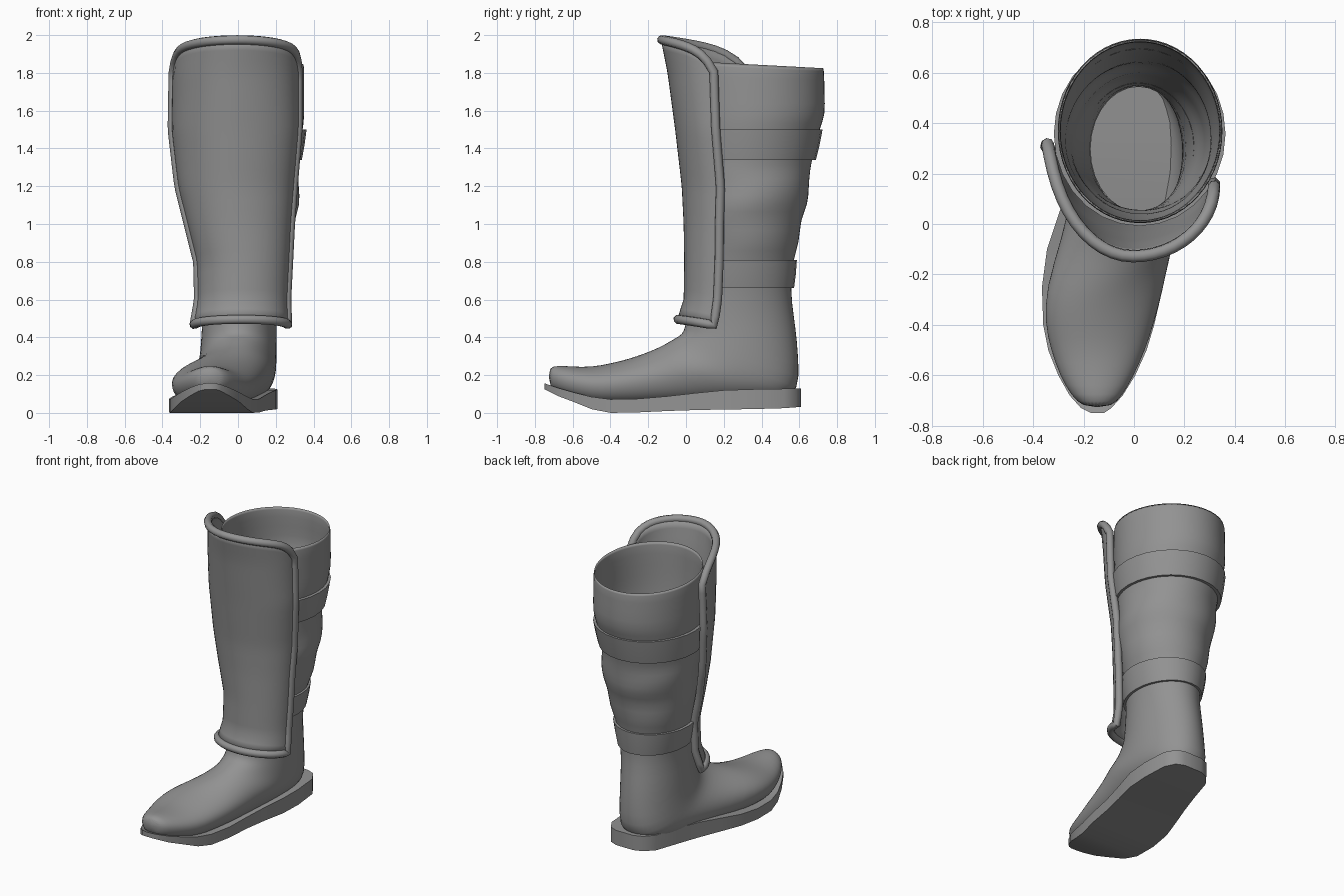
import bpy, bmesh, math
from mathutils import Vector

cube = bpy.data.objects.get("Cube")
if cube:
    bpy.data.objects.remove(cube, do_unlink=True)

GREY = (0.29, 0.29, 0.29, 1)
leather = bpy.data.materials.new("plain grey")
leather.use_nodes = True
leather.diffuse_color = GREY
leather.node_tree.nodes["Principled BSDF"].inputs["Base Color"].default_value = GREY
SEGMENTS = 28


def finish(obj, angle=40):
    """Give the object its material and smooth shading."""
    obj.data.materials.append(leather)
    bpy.ops.object.select_all(action="DESELECT")
    obj.select_set(True)
    bpy.context.view_layer.objects.active = obj
    bpy.ops.object.shade_smooth_by_angle(angle=math.radians(angle))


def loft(name, rings, closed=True, cap_start=False, cap_end=False, angle=40):
    """Skin a row of cross-sections."""
    bm = bmesh.new()
    rows = [[bm.verts.new(p) for p in ring] for ring in rings]
    count = len(rows[0])
    for a, b in zip(rows, rows[1:]):
        for i in range(count if closed else count - 1):
            j = (i + 1) % count
            bm.faces.new((a[i], a[j], b[j], b[i]))
    if cap_start:
        bm.faces.new(rows[0])
    if cap_end:
        bm.faces.new(rows[-1])
    bmesh.ops.recalc_face_normals(bm, faces=bm.faces)
    mesh = bpy.data.meshes.new(name)
    bm.to_mesh(mesh)
    bm.free()
    obj = bpy.data.objects.new(name, mesh)
    bpy.context.collection.objects.link(obj)
    finish(obj, angle)
    return obj


def interpolate(rows, key):
    """Blend table rows sorted by falling first value."""
    key = max(min(key, rows[0][0]), rows[-1][0])
    for a, b in zip(rows, rows[1:]):
        if key >= b[0]:
            f = (a[0] - key) / (a[0] - b[0])
            return [p + (q - p) * f for p, q in zip(a, b)]


def section(front, back, left, right, box=0.0, ripple=0.0):
    """Oval between a front (y, z) and a back (y, z) point, squared off at the back."""
    points = []
    for i in range(SEGMENTS):
        t = math.tau * i / SEGMENTS
        c, s = math.cos(t), math.sin(t)
        if c > 0 and box:
            s = math.copysign(abs(s) ** (1 - box), s)
        k = 1 + ripple * math.sin(3 * t + front[1] * 25)
        f = (1 + c * k) / 2
        points.append(Vector(((left + right) / 2 + s * k * (right - left) / 2,
                              front[0] + (back[0] - front[0]) * f,
                              front[1] + (back[1] - front[1]) * f)))
    return points


# Shaft: height, front y, back y, low x, high x
SHAFT = [
    (1.83, .0, .735, -.305, .355),
    (1.7, .0, .735, -.305, .352),
    (1.57, .005, .742, -.305, .355),
    (1.5, .01, .705, -.3, .345),
    (1.34, .02, .67, -.285, .32),
    (1.28, .025, .655, -.28, .322),
    (1.2, .03, .658, -.275, .325),
    (1.1, .035, .645, -.265, .328),
    (1.03, .04, .605, -.255, .305),
    (.9, .04, .605, -.235, .285),
    (.82, .04, .57, -.215, .25),
    (.65, .04, .553, -.18, .215),
]


def shaft_ring(z, grow=0.0):
    z, front, back, left, right = interpolate(SHAFT, z)
    tilt = .04 if z > 1.8 else 0
    ripple = .02 if .85 < z < 1.3 else 0
    return section((front - grow, z + tilt), (back + grow, z),
                   left - grow, right + grow, ripple=ripple)


# Foot: front y, z, back y, z, low x, high x, squareness
FOOT = [
    (.0, .5, .575, .5, -.19, .205, 0),
    (-.01, .43, .59, .38, -.195, .205, 0),
    (-.04, .405, .598, .26, -.2, .205, .05),
    (-.07, .39, .6, .12, -.21, .205, .15),
    (-.11, .365, .52, .07, -.225, .2, .3),
    (-.16, .34, .3, .06, -.25, .19, .4),
    (-.22, .315, .05, .05, -.29, .15, .45),
    (-.3, .287, -.2, .04, -.35, .118, .45),
    (-.4, .262, -.39, .04, -.355, .08, .45),
    (-.5, .243, -.5, .05, -.33, .045, .45),
    (-.6, .245, -.6, .08, -.295, .0, .4),
    (-.68, .252, -.68, .11, -.25, -.045, .35),
    (-.73, .24, -.725, .14, -.2, -.09, .2),
]

rings = [shaft_ring(row[0]) for row in SHAFT]
rings += [section(r[0:2], r[2:4], r[4], r[5], r[6]) for r in FOOT]
boot = loft("boot_upper", rings, cap_end=True, angle=80)
shell = boot.modifiers.new("thickness", "SOLIDIFY")
shell.thickness = .012
shell.offset = -1
boot.modifiers.new("smooth", "SUBSURF").levels = 1

# Straps around the calf and the ankle
for name, low, high in (("upper_strap", 1.34, 1.5), ("ankle_strap", .66, .81)):
    loft(name, [shaft_ring(low, -.01), shaft_ring(low, .018),
                shaft_ring((low + high) / 2, .02),
                shaft_ring(high, .018), shaft_ring(high, -.01)])

# Sole: y, low x, high x, bottom z, top z
SOLE = [
    (.608, -.03, .1, .03, .13),
    (.585, -.09, .155, .03, .13),
    (.52, -.14, .195, .025, .128),
    (.35, -.19, .208, .02, .125),
    (.2, -.24, .2, .018, .12),
    (.05, -.295, .165, .015, .105),
    (-.1, -.345, .135, .01, .088),
    (-.25, -.365, .115, .003, .075),
    (-.4, -.36, .08, .0, .072),
    (-.5, -.34, .05, .02, .085),
    (-.6, -.3, .005, .06, .11),
    (-.68, -.255, -.045, .09, .133),
    (-.73, -.21, -.09, .115, .15),
    (-.75, -.17, -.12, .125, .157),
]
loft("sole", [[(left, y, low), (right, y, low), (right, y, high), (left, y, high)]
              for y, left, right, low, high in SOLE],
     cap_start=True, cap_end=True)

# Shin guard: height, front y, depth at low x, depth at high x, low x, high x
GUARD = [
    (2, -.125, .45, .27, -.31, .305),
    (1.8, -.085, .41, .24, -.335, .31),
    (1.5, -.045, .36, .21, -.34, .31),
    (1.2, -.01, .29, .2, -.305, .285),
    (1, .0, .24, .185, -.255, .27),
    (.8, .003, .22, .18, -.205, .26),
    (.6, .0, .21, .175, -.2, .25),
    (.46, -.045, .22, .2, -.225, .255),
]


def guard_point(u, v, out=0.0):
    """Point on the guard: u runs side to side, v runs bottom to top."""
    bottom = .495 - .03 * u * u
    top = 1.975 - .08 * u * u - .09 * u ** 8
    height = bottom + (top - bottom) * v
    z, front, deep_low, deep_high, left, right = interpolate(GUARD, height)
    t = u * math.pi / 2
    deep = deep_low if u < 0 else deep_high
    x = (left + right) / 2 + math.sin(t) * ((right - left) / 2 + out)
    return Vector((x, front - out + deep * (1 - math.cos(t)), height))


ACROSS, UP = 24, 28
us = [2 * i / ACROSS - 1 for i in range(ACROSS + 1)]
vs = [i / UP for i in range(UP + 1)]
guard = loft("shin_guard", [[guard_point(u, v) for u in us] for v in vs],
             closed=False)
plate = guard.modifiers.new("thickness", "SOLIDIFY")
plate.thickness = .025
plate.offset = 0

# Rolled rim around the guard
border = [(u, 0) for u in us] + [(1, v) for v in vs[1:]]
border += [(u, 1) for u in reversed(us[:-1])] + [(-1, v) for v in reversed(vs[1:-1])]
curve = bpy.data.curves.new("guard_rim", "CURVE")
curve.dimensions = "3D"
curve.bevel_depth = .025
curve.bevel_resolution = 2
spline = curve.splines.new("POLY")
spline.points.add(len(border) - 1)
for point, (u, v) in zip(spline.points, border):
    point.co = (*guard_point(u, v, .008), 1)
spline.use_cyclic_u = True
rim = bpy.data.objects.new("guard_rim", curve)
bpy.context.collection.objects.link(rim)
bpy.ops.object.select_all(action="DESELECT")
rim.select_set(True)
bpy.context.view_layer.objects.active = rim
bpy.ops.object.convert(target="MESH")
finish(bpy.context.view_layer.objects.active, 60)
